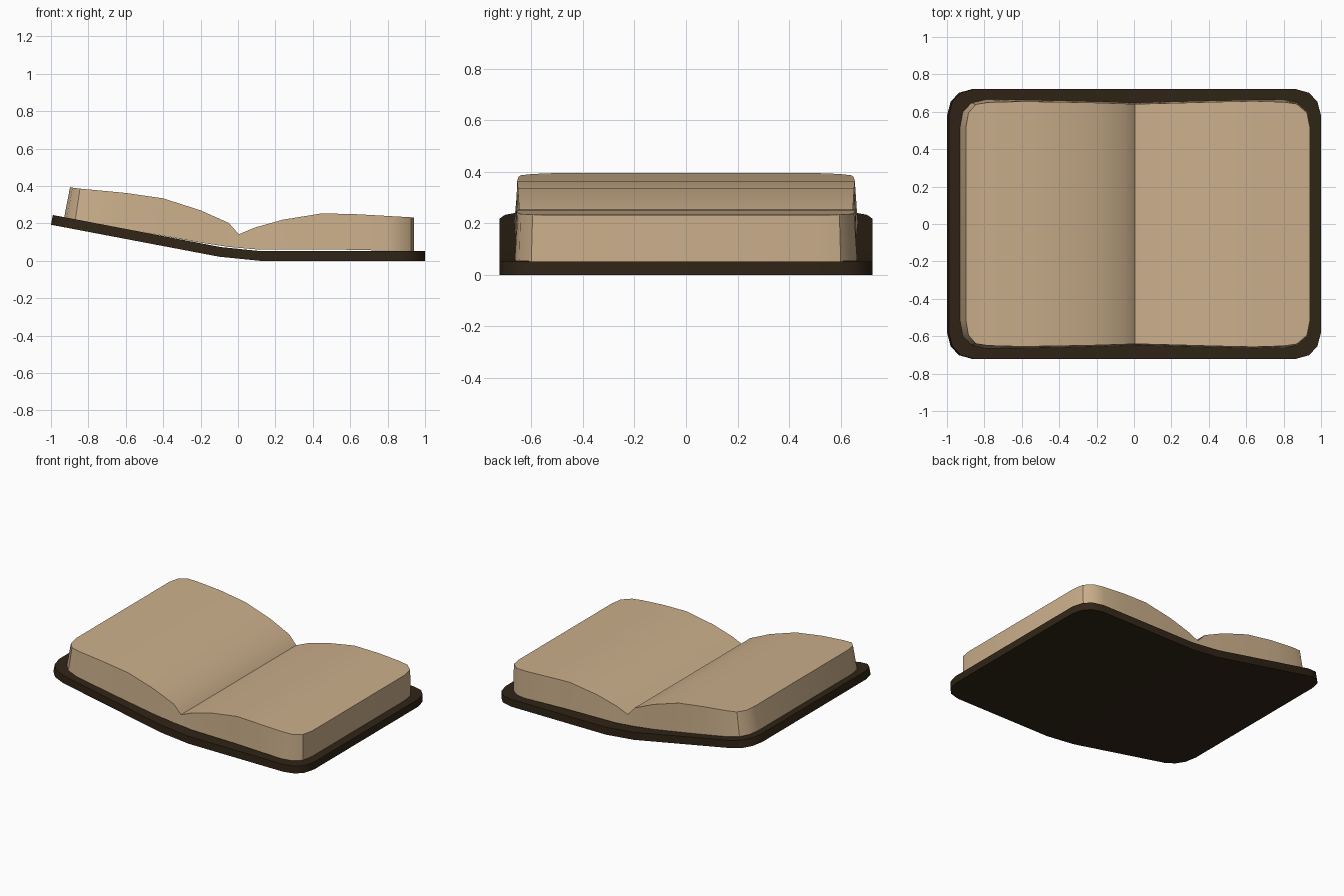
import bpy, bmesh

if "Cube" in bpy.data.objects:
    bpy.data.objects.remove(bpy.data.objects["Cube"])


def material(name, rgb):
    m = bpy.data.materials.new(name)
    m.diffuse_color = (*rgb, 1)
    m.use_nodes = True
    m.node_tree.nodes["Principled BSDF"].inputs["Base Color"].default_value = m.diffuse_color
    return m


def interp(table, x):
    # Straight-line lookup in a list of (x, value) points
    if x <= table[0][0]:
        return table[0][1]
    for (x0, v0), (x1, v1) in zip(table, table[1:]):
        if x <= x1:
            return v0 + (v1 - v0) * (x - x0) / (x1 - x0)
    return table[-1][1]


def loft(name, stations, mat):
    # Station: bottom (x, half width, z) and top (x, half width, z)
    bm = bmesh.new()
    rings = []
    for (xb, yb, zb), (xt, yt, zt) in stations:
        rings.append([bm.verts.new(p) for p in
                      ((xb, -yb, zb), (xb, yb, zb), (xt, yt, zt), (xt, -yt, zt))])
    for a, b in zip(rings, rings[1:]):
        for i in range(4):
            j = (i + 1) % 4
            bm.faces.new((a[i], a[j], b[j], b[i]))
    bm.faces.new(rings[0])
    bm.faces.new(rings[-1])
    bmesh.ops.recalc_face_normals(bm, faces=bm.faces[:])
    me = bpy.data.meshes.new(name)
    bm.to_mesh(me)
    bm.free()
    ob = bpy.data.objects.new(name, me)
    bpy.context.collection.objects.link(ob)
    me.materials.append(mat)
    bpy.ops.object.select_all(action='DESELECT')
    ob.select_set(True)
    bpy.context.view_layer.objects.active = ob
    bpy.ops.object.shade_smooth_by_angle(angle=0.6)
    return ob


# Cover: thin rounded board bent along the spine
under = [(-1, 0.193), (-0.1, 0.022), (0.12, 0), (1, 0)]
corner = [(1, 0.58), (0.98, 0.655), (0.935, 0.702), (0.86, 0.7225)]
half = [(-x, y) for x, y in corner] + [(-0.1, 0.7225), (0.12, 0.7225)] + corner[::-1]
cover = []
for x, y in half:
    z = interp(under, x)
    lean = interp([(-0.3, 0.01), (0.12, 0)], x)
    cover.append(((x, y, z), (x + lean, y, z + 0.052)))
loft("cover", cover, material("cover_brown", (0.03, 0.018, 0.008)))

# Page block: curved pages dipping at the spine, rounded outer corners
# Columns: bottom x, top x, bottom half width, top half width, top z
sections = [
    (-0.93, -0.898, 0.52, 0.52, 0.394),
    (-0.915, -0.885, 0.60, 0.595, 0.391),
    (-0.87, -0.845, 0.647, 0.64, 0.386),
    (-0.79, -0.78, 0.666, 0.65, 0.38),
    (-0.60, -0.60, 0.662, 0.655, 0.363),
    (-0.40, -0.40, 0.658, 0.652, 0.334),
    (-0.20, -0.20, 0.653, 0.648, 0.27),
    (-0.05, -0.05, 0.648, 0.643, 0.203),
    (0.005, 0.005, 0.647, 0.641, 0.142),
    (0.09, 0.09, 0.649, 0.643, 0.178),
    (0.24, 0.24, 0.653, 0.647, 0.22),
    (0.45, 0.45, 0.658, 0.653, 0.254),
    (0.64, 0.64, 0.662, 0.657, 0.249),
    (0.80, 0.80, 0.664, 0.652, 0.24),
    (0.87, 0.87, 0.647, 0.642, 0.236),
    (0.925, 0.925, 0.60, 0.595, 0.233),
    (0.94, 0.94, 0.52, 0.52, 0.231),
]
seat = [(-0.93, 0.23), (-0.6, 0.17), (-0.1, 0.079), (0.09, 0.062), (0.45, 0.062), (0.94, 0.052)]
pages = [((xb, yb, interp(seat, xb)), (xt, yt, zt)) for xb, xt, yb, yt, zt in sections]
loft("pages", pages, material("paper_tan", (0.60, 0.43, 0.26)))
